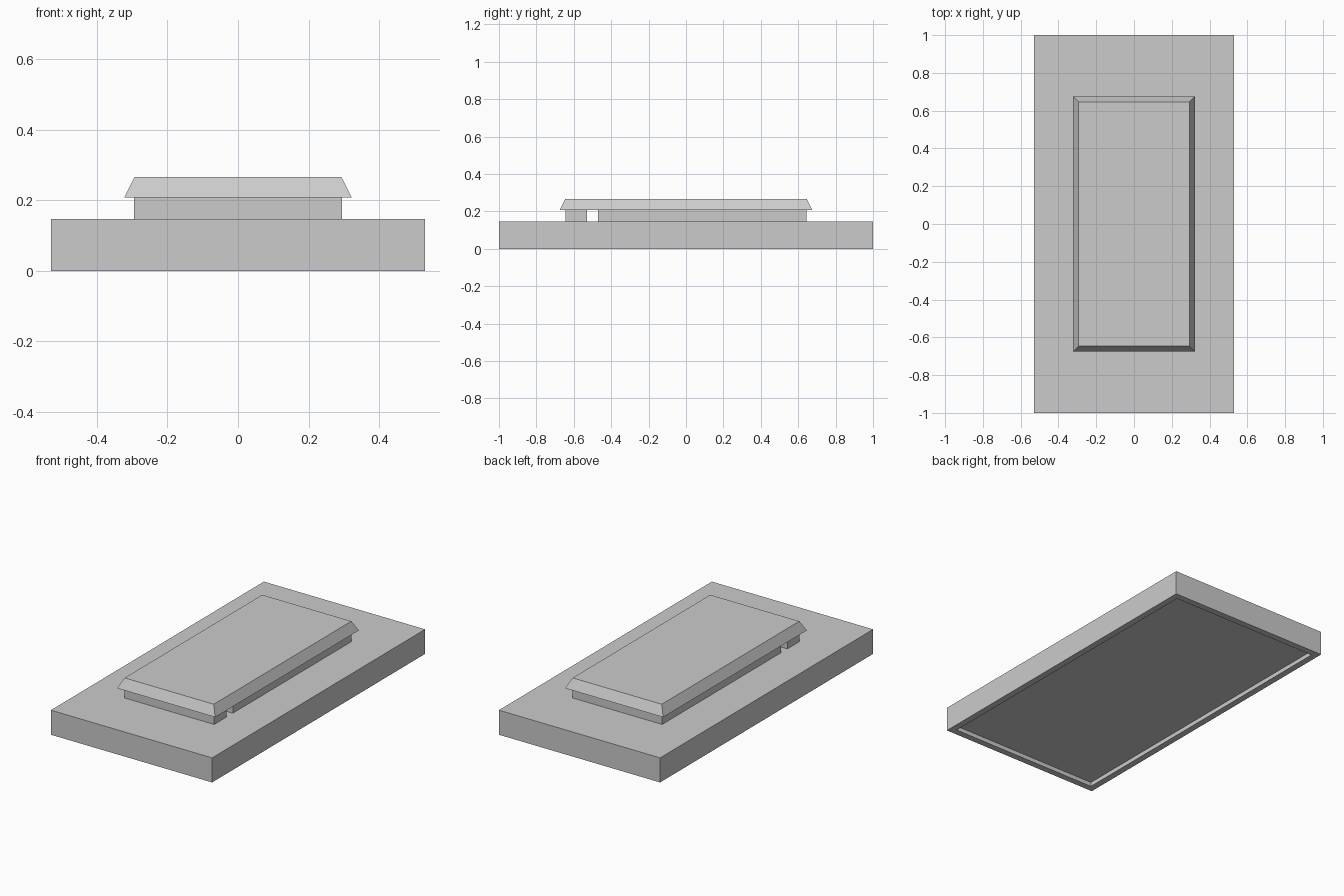
import bpy
import bmesh

cube = bpy.data.objects.get("Cube")
if cube:
    bpy.data.objects.remove(cube, do_unlink=True)

# Single flat grey
grey = bpy.data.materials.new("plain_grey")
grey.use_nodes = True
grey.diffuse_color = (0.6, 0.6, 0.6, 1)
grey.node_tree.nodes["Principled BSDF"].inputs["Base Color"].default_value = grey.diffuse_color


def block(name, x, y0, y1, z0, z1, taper=0.0, recess=None):
    """Box of half width x; taper pulls in the top, recess = (rim, depth) hollows the bottom."""
    bm = bmesh.new()
    bmesh.ops.create_cube(bm, size=2)
    for v in bm.verts:
        top = v.co.z > 0
        inset = taper if top else 0.0
        v.co.x *= x - inset
        v.co.y = y1 - inset if v.co.y > 0 else y0 + inset
        v.co.z = z1 if top else z0
    if recess:
        bm.normal_update()
        rim, depth = recess
        floor = min(bm.faces, key=lambda f: f.normal.z)
        bmesh.ops.inset_region(bm, faces=[floor], thickness=rim)
        # Extrude the inner panel upwards to form the recess walls
        panel = bmesh.ops.extrude_discrete_faces(bm, faces=[floor])["faces"]
        bmesh.ops.translate(bm, verts=panel[0].verts[:], vec=(0, 0, depth))
    bmesh.ops.recalc_face_normals(bm, faces=bm.faces[:])
    mesh = bpy.data.meshes.new(name)
    bm.to_mesh(mesh)
    bm.free()
    mesh.materials.append(grey)
    obj = bpy.data.objects.new(name, mesh)
    bpy.context.collection.objects.link(obj)
    return obj


# Wide base slab with a shallow recess underneath
block("base_slab", 0.53, -1, 1, 0, 0.146, recess=(0.055, 0.025))

# Neck in two parts, leaving a narrow slot across the model
block("neck_front", 0.295, -0.645, -0.53, 0.146, 0.208)
block("neck_back", 0.295, -0.47, 0.645, 0.146, 0.208)

# Overhanging lid with sloped edges
block("lid", 0.322, -0.675, 0.675, 0.208, 0.266, taper=0.029)
